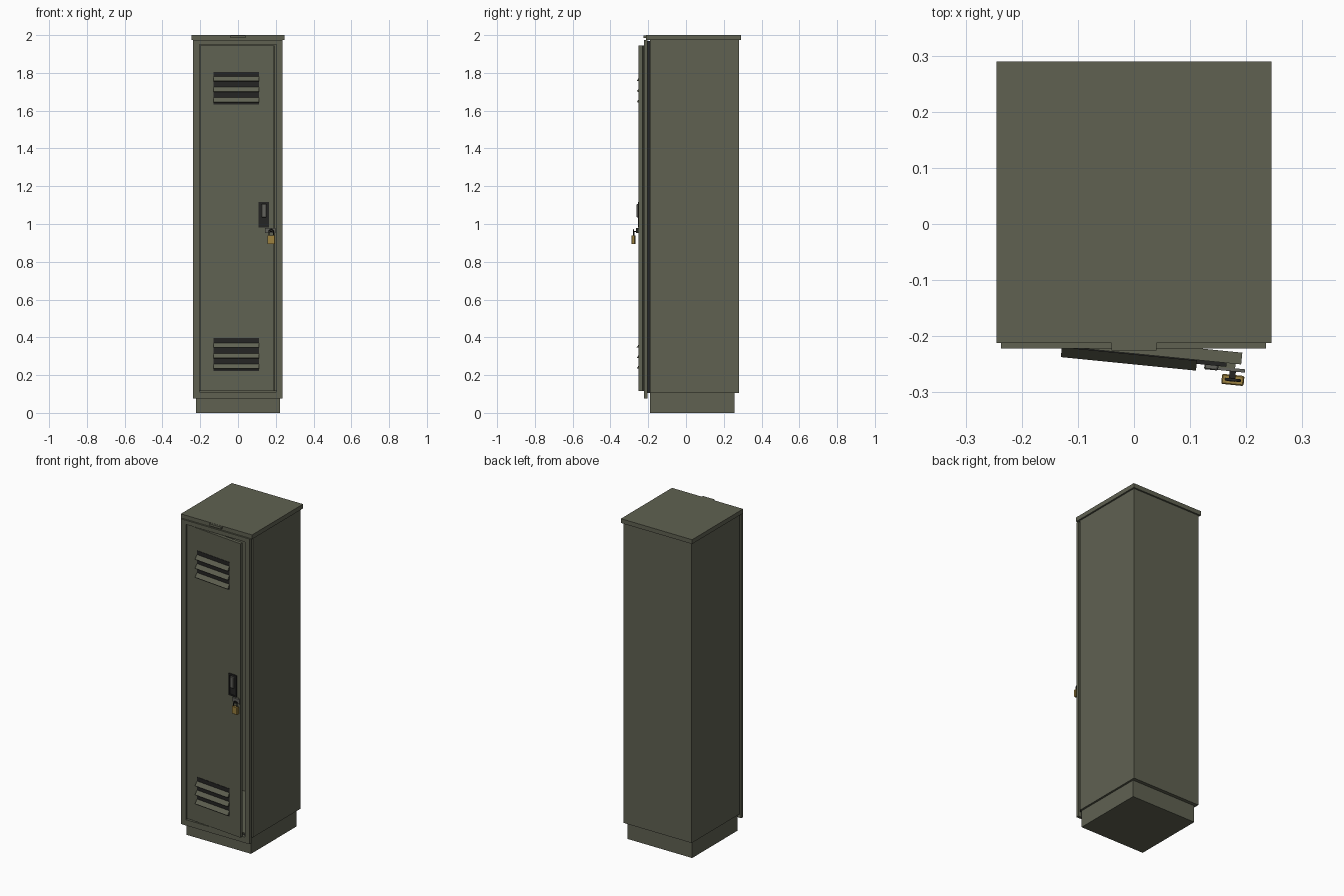
import bpy, bmesh, math
from mathutils import Matrix, Vector

old = bpy.data.objects.get("Cube")
if old:
    bpy.data.objects.remove(old)


def material(name, rgb, rough=0.6):
    m = bpy.data.materials.new(name)
    m.use_nodes = True
    m.diffuse_color = (*rgb, 1)
    node = m.node_tree.nodes["Principled BSDF"]
    node.inputs["Base Color"].default_value = (*rgb, 1)
    node.inputs["Roughness"].default_value = rough
    return m


GREEN = material("olive_paint", (0.115, 0.12, 0.083))
DARK = material("dark_metal", (0.018, 0.018, 0.017))
GREY = material("grey_metal", (0.12, 0.12, 0.105))
BRASS = material("brass", (0.33, 0.22, 0.05))

# The door hangs slightly ajar from a hinge on the -x side
DOOR = Matrix.Translation((-0.2, -0.19, 0)) @ Matrix.Rotation(-math.atan(0.1), 4, 'Z')
FIXED = Matrix.Identity(4)


def finish(name, bm, mat, place):
    bmesh.ops.recalc_face_normals(bm, faces=bm.faces)
    mesh = bpy.data.meshes.new(name)
    bm.to_mesh(mesh)
    bm.free()
    mesh.materials.append(mat)
    ob = bpy.data.objects.new(name, mesh)
    ob.matrix_world = place
    bpy.context.scene.collection.objects.link(ob)
    return ob


def add_box(bm, x, y, z):
    lo, hi = Vector((x[0], y[0], z[0])), Vector((x[1], y[1], z[1]))
    size = Matrix.Diagonal((*(hi - lo), 1))
    bmesh.ops.create_cube(bm, size=1, matrix=Matrix.Translation((lo + hi) / 2) @ size)


def box(name, x, y, z, mat=GREEN, place=FIXED, bevel=0):
    bm = bmesh.new()
    add_box(bm, x, y, z)
    if bevel:
        bmesh.ops.bevel(bm, geom=bm.edges[:], offset=bevel, segments=1, affect='EDGES')
    return finish(name, bm, mat, place)


def ring(name, x, z, inner_x, inner_z, y, mat=GREEN, place=FIXED):
    """Rectangular frame with an opening, standing upright."""
    bm = bmesh.new()

    def loop(rx, rz, depth):
        return [bm.verts.new((a, depth, b)) for a, b in
                ((rx[0], rz[0]), (rx[1], rz[0]), (rx[1], rz[1]), (rx[0], rz[1]))]

    loops = [loop(x, z, y[0]), loop(inner_x, inner_z, y[0]),
             loop(inner_x, inner_z, y[1]), loop(x, z, y[1])]
    for k in range(4):
        a, b = loops[k], loops[(k + 1) % 4]
        for i in range(4):
            j = (i + 1) % 4
            bm.faces.new((a[i], a[j], b[j], b[i]))
    return finish(name, bm, mat, place)


# Cabinet shell: panels round a hollow interior
body_z = (0.105, 1.975)
depth = (-0.19, 0.28)
ring("cabinet_shell", (-0.235, 0.235), body_z, (-0.222, 0.222), (0.118, 1.962), depth)
box("back_panel", (-0.222, 0.222), (0.268, 0.28), (0.118, 1.962))
box("base_plinth", (-0.223, 0.223), (-0.19, 0.258), (0, 0.105))
box("top_cap", (-0.245, 0.245), (-0.212, 0.29), (1.973, 2))
box("cap_front_tab", (-0.04, 0.04), (-0.225, -0.212), (1.985, 1.999))

# Front frame, standing off from the shell on a recessed dark spacer
opening_x, opening_z = (-0.204, 0.204), (0.111, 1.949)
ring("front_frame", (-0.237, 0.235), (0.075, 1.975), opening_x, opening_z, (-0.222, -0.204))
ring("frame_spacer", (-0.222, 0.222), (0.106, 1.97), opening_x, opening_z, (-0.204, -0.19), DARK)

# Door
FRONT = -0.021
box("door_panel", (0, 0.395), (FRONT, 0), (0.115, 1.945), GREEN, DOOR)

# Louvre vents: dark backing with wedge-shaped slats
vent_x = (0.074, 0.316)
for label, top in (("upper", 1.806), ("lower", 0.396)):
    box(label + "_vent_backing", vent_x, (FRONT - 0.002, FRONT), (top - 0.173, top), DARK, DOOR)
    bm = bmesh.new()
    for i in range(3):
        z = top - 0.022 - i * 0.056
        profile = ((FRONT, z), (FRONT - 0.019, z - 0.027), (FRONT, z - 0.029))
        ends = [[bm.verts.new((x, y, h)) for y, h in profile] for x in vent_x]
        bm.faces.new(ends[0])
        bm.faces.new(ends[1])
        for a in range(3):
            b = (a + 1) % 3
            bm.faces.new((ends[0][a], ends[0][b], ends[1][b], ends[1][a]))
    finish(label + "_vent_slats", bm, GREEN, DOOR)

# Latch handle: framed dark plate with a lift lever
box("handle_plate", (0.313, 0.369), (FRONT - 0.003, FRONT), (0.982, 1.117), DARK, DOOR)
ring("handle_rim", (0.313, 0.369), (0.982, 1.117), (0.321, 0.361), (0.99, 1.109),
     (FRONT - 0.007, FRONT - 0.003), DARK, DOOR)
box("handle_lever", (0.33, 0.355), (-0.036, FRONT - 0.003), (1.035, 1.105), GREY, DOOR, 0.002)

# Hasp and its staple
box("hasp_mount", (0.348, 0.385), (-0.03, FRONT), (0.953, 0.98), GREEN, DOOR)
box("hasp_plate", (0.348, 0.403), (-0.035, -0.029), (0.953, 0.98), GREY, DOOR)
box("hasp_staple", (0.376, 0.387), (-0.053, -0.034), (0.958, 0.963), DARK, DOOR)

# Padlock
LOCK_X, LOCK_Y = 0.383, -0.05
box("padlock_body", (LOCK_X - 0.02, LOCK_X + 0.02), (LOCK_Y - 0.009, LOCK_Y + 0.009),
    (0.893, 0.94), BRASS, DOOR, 0.002)
curve = bpy.data.curves.new("padlock_shackle", 'CURVE')
curve.dimensions = '3D'
curve.bevel_depth = 0.003
curve.bevel_resolution = 1
curve.use_fill_caps = True
arc = [(0.012 * math.cos(math.pi * i / 8), 0.958 + 0.012 * math.sin(math.pi * i / 8))
       for i in range(9)]
path = [(0.012, 0.937)] + arc + [(-0.012, 0.937)]
spline = curve.splines.new('POLY')
spline.points.add(len(path) - 1)
for point, (x, z) in zip(spline.points, path):
    point.co = (LOCK_X + x, LOCK_Y, z, 1)
curve.materials.append(DARK)
shackle = bpy.data.objects.new("padlock_shackle", curve)
shackle.matrix_world = DOOR
bpy.context.scene.collection.objects.link(shackle)
